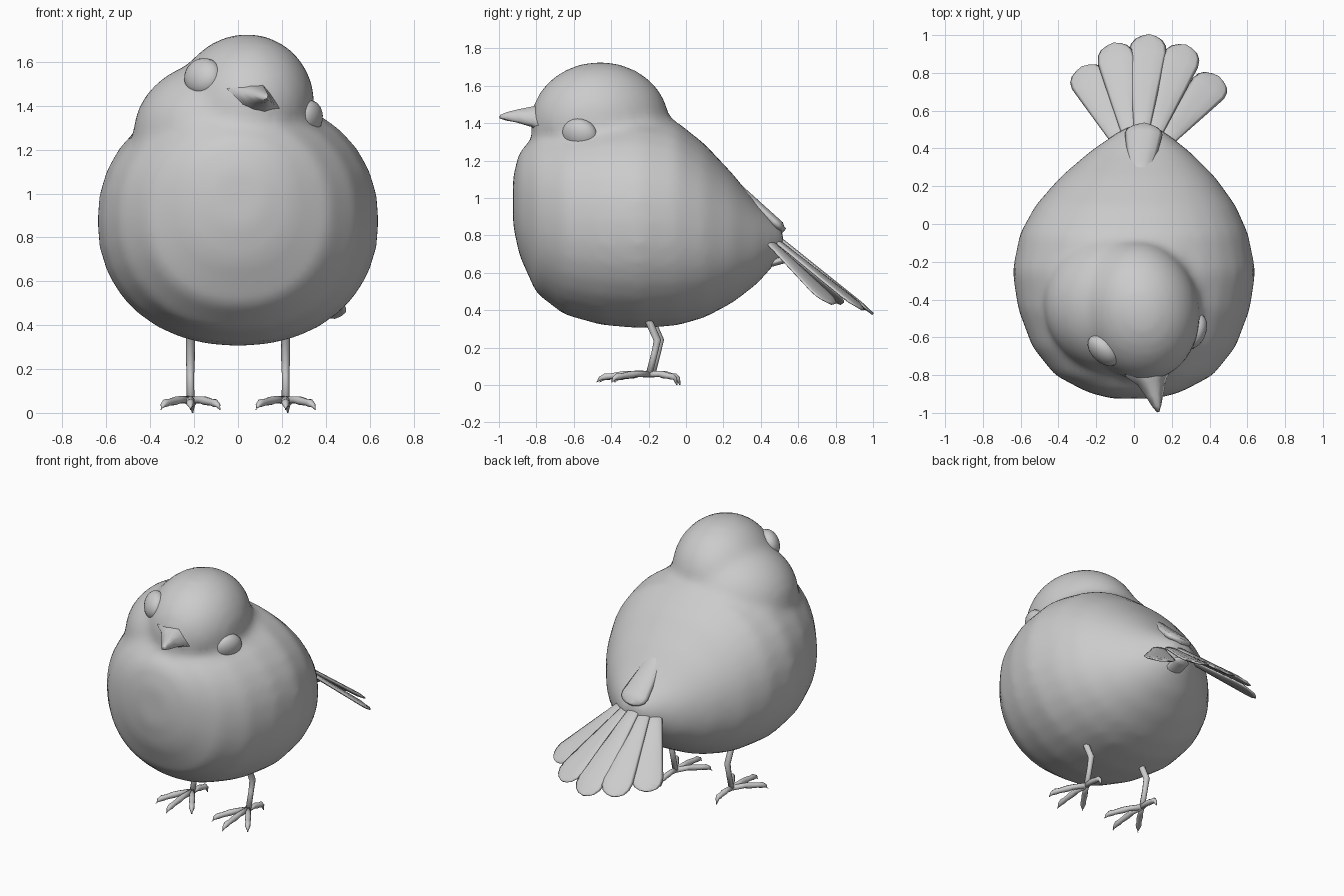
import bpy, bmesh
from math import cos, sin, pi
from mathutils import Vector as V, Matrix

if "Cube" in bpy.data.objects:
    bpy.data.objects.remove(bpy.data.objects["Cube"])


def finish(bm, name):
    bmesh.ops.recalc_face_normals(bm, faces=bm.faces[:])
    me = bpy.data.meshes.new(name)
    bm.to_mesh(me)
    bm.free()
    me.shade_smooth()
    ob = bpy.data.objects.new(name, me)
    bpy.context.collection.objects.link(ob)
    return ob


def loft(bm, sections):
    rings = [[bm.verts.new(p) for p in s] for s in sections]
    n = len(rings[0])
    for a, b in zip(rings, rings[1:]):
        for i in range(n):
            j = (i + 1) % n
            bm.faces.new((a[i], a[j], b[j], b[i]))
    bm.faces.new(rings[0][::-1])
    bm.faces.new(rings[-1])


def oval(c, u, v, n, p=1.0):
    pts = []
    for i in range(n):
        a = 2 * pi * i / n
        x, y = cos(a), sin(a)
        pts.append(c + u * (abs(x) ** p * (1 if x > 0 else -1))
                   + v * (abs(y) ** p * (1 if y > 0 else -1)))
    return pts


def tube(bm, pts, n=8):
    # pts: (x, y, z, radius)
    P = [V(p[:3]) for p in pts]
    secs = []
    for i, p in enumerate(P):
        d = (P[min(i + 1, len(P) - 1)] - P[max(i - 1, 0)]).normalized()
        side = d.cross(V((0.31, 0.2, 0.93)) if abs(d.z) < 0.7 else V((0, 1, 0))).normalized()
        secs.append(oval(p, side * pts[i][3], side.cross(d) * pts[i][3], n))
    loft(bm, secs)


def ball(bm, m, radii, seg=32):
    bmesh.ops.create_uvsphere(bm, u_segments=seg, v_segments=seg // 2, radius=1,
                              matrix=m @ Matrix.Diagonal((*radii, 1)))


def frame(x, y, z, origin):
    m = Matrix((x, y, z)).transposed().to_4x4()
    m.translation = origin
    return m


# Head frame: turned and tilted to the side
right = V((0.909, 0.193, -0.367)).normalized()
fwd = V((0.25, -0.96, 0))
fwd = (fwd - right * fwd.dot(right)).normalized()
up = fwd.cross(right)
head = frame(right, -fwd, up, V((0.03, -0.46, 1.40)))

# Body, neck and head fused into one smooth skin
bm = bmesh.new()
body = [(-0.925, .12, .85, 1.12), (-0.89, .25, .69, 1.25), (-0.8, .42, .49, 1.34),
        (-0.65, .54, .375, 1.40), (-0.45, .615, .32, 1.44), (-0.25, .645, .303, 1.45),
        (-0.05, .605, .317, 1.41), (.1, .53, .36, 1.29), (.25, .41, .44, 1.13),
        (.38, .27, .54, .97), (.47, .15, .64, .88), (.52, .07, .71, .83)]
loft(bm, [oval(V((max(0, y) * 0.08, y, (b + t) / 2)), V((w, 0, 0)), V((0, 0, (t - b) / 2)), 32, 0.93)
          for y, w, b, t in body])
ball(bm, head, (0.315, 0.375, 0.33))
ball(bm, Matrix.Translation((-0.08, -0.42, 1.27)), (0.40, 0.38, 0.34))
skin = finish(bm, "body")
rm = skin.modifiers.new("fuse", 'REMESH')
rm.mode = 'VOXEL'
rm.voxel_size = 0.03
rm.use_smooth_shade = True
sm = skin.modifiers.new("soften", 'SMOOTH')
sm.factor = 0.5
sm.iterations = 8

# Eyes
for s, side in ((-1, "left"), (1, "right")):
    n = (right * s * 0.82 + fwd * 0.55).normalized()
    long = up.cross(n).normalized()
    bm = bmesh.new()
    ball(bm, frame(long, n.cross(long), n, head @ V((s * 0.262, -0.165, 0.035))),
         (0.1, 0.088, 0.062), 24)
    finish(bm, side + "_eye")

# Beak: ridged cone with wide base corners
bm = bmesh.new()
secs = []
for f, w, t, b in ((.26, .16, .10, -.05), (.33, .135, .092, -.04), (.38, .085, .078, -.02),
                   (.45, .052, .062, -.005), (.51, .027, .045, .005), (.545, .006, .028, .016)):
    m = (t + b) / 2 - 0.012
    ring = [(w, m), (w * .45, m + (t - m) * .65), (0, t), (-w * .45, m + (t - m) * .65),
            (-w, m), (-w * .5, b), (0, b - .008), (w * .5, b)]
    secs.append([head @ V((x - 0.025, -f, z)) for x, z in ring])
loft(bm, secs)
finish(bm, "beak")


def feather(name, root, tip, normal, w0, w1, thick):
    root, tip = V(root), V(tip)
    d = tip - root
    across = d.cross(V(normal)).normalized()
    nrm = across.cross(d).normalized()
    bm = bmesh.new()
    secs = []
    for t, k in ((0, 0), (.3, .36), (.6, .72), (.84, 1), (.91, .93), (.96, .72), (.99, .4), (1, .1)):
        w = w0 + (w1 - w0) * k if t < .9 else w1 * k
        secs.append(oval(root + d * t, across * w, nrm * thick * (1 if t < .95 else .6), 10))
    loft(bm, secs)
    return finish(bm, name)


# Tail fan
tips = [(-.275, .83, .435), (-.11, .955, .405), (.08, 1.0, .38), (.275, .945, .405), (.445, .78, .435)]
for i, tip in enumerate(tips):
    k = i - 2
    feather(f"tail_feather_{i + 1}", (.035 + .045 * k, .42 - .015 * abs(k), .845 - .012 * abs(k)),
            tip, (0.16 * k, .6, .75), .03, .1, .013)

# Covert feathers over the tail root
feather("upper_covert", (.03, .22, 1.10), (.055, .525, .825), (0, .65, .75), .05, .10, .03)
for s, side in ((-1, "left"), (1, "right")):
    feather(side + "_covert", (.03 + s * .19, .27, .95), (.035 + s * .10, .455, .82),
            (s * .5, .6, .6), .03, .06, .025)
feather("under_covert", (.06, .34, .62), (.07, .56, .68), (0, -.3, -.9), .05, .06, .02)

# Legs and feet
for s, side in ((-1, "left"), (1, "right")):
    x, y = s * 0.217, -0.19 - s * 0.008
    bm = bmesh.new()
    tube(bm, [(x, y - .03, .42, .022), (x, y, .34, .02), (x, y + .045, .24, .02),
              (x, y + .03, .17, .017), (x, y, .055, .018)])
    for dx, dy in ((0, -.28), (-.135, -.2), (.135, -.2), (0.01, .15)):
        low = 0 if dy > 0 else .015
        tube(bm, [(x + dx * t, y + dy * t, z, r) for t, z, r in
                  ((0, .058, .018), (.35, .06, .017), (.5, .055, .02), (.72, .048, .016),
                   (.83, .045, .019), (.93, .035, .012), (1, low, .003))])
    finish(bm, side + "_leg")
